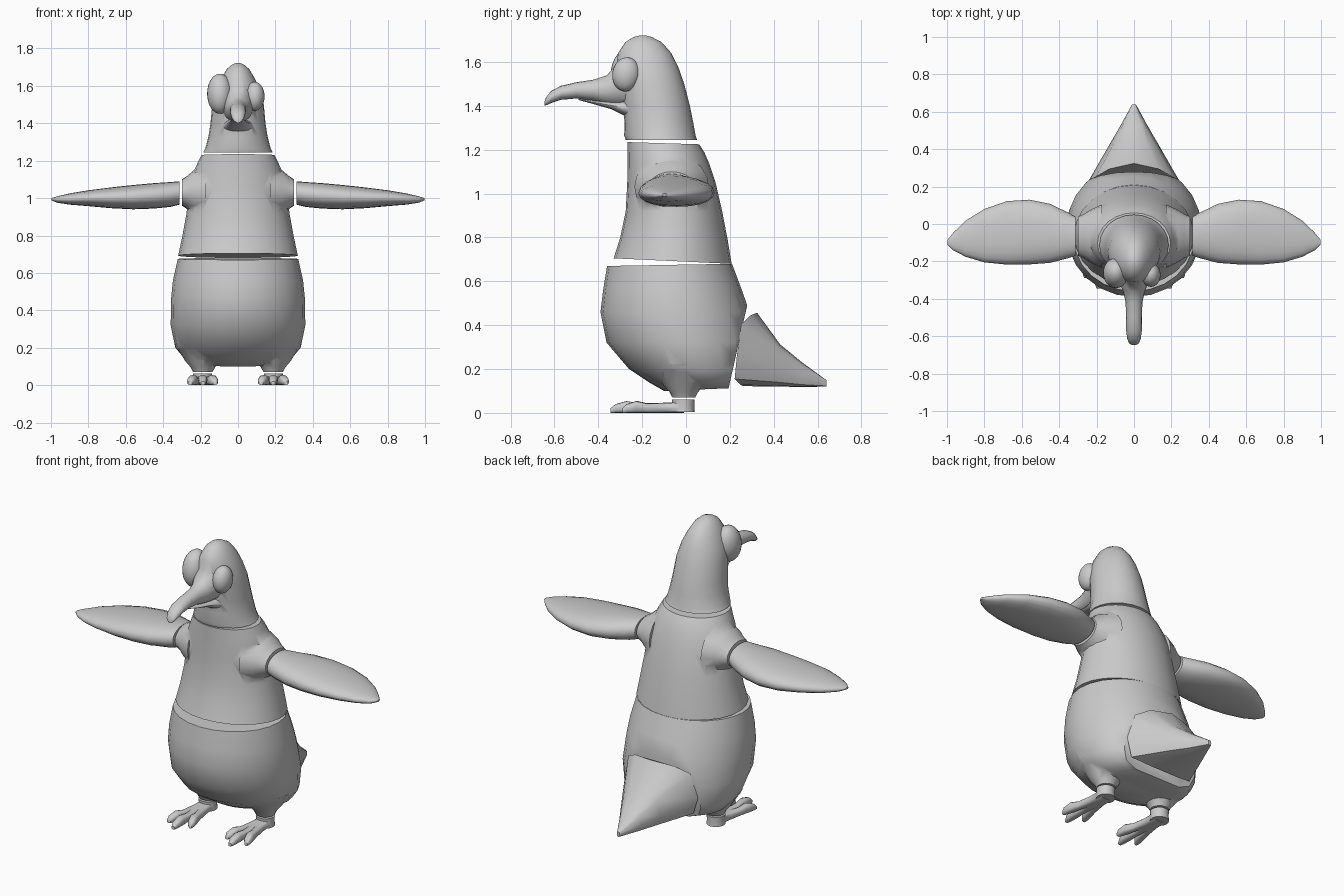
import bpy, bmesh
from math import sin, cos, pi, copysign
from mathutils import Vector

if "Cube" in bpy.data.objects:
    bpy.data.objects.remove(bpy.data.objects["Cube"])

X, Y, Z = Vector((1, 0, 0)), Vector((0, 1, 0)), Vector((0, 0, 1))


def ring(c, u, v, ru, rv, n=24, p=1.0):
    """Superellipse section around c (p < 1 is boxier)."""
    def f(t):
        return copysign(abs(t) ** p, t)
    return [Vector(c) + u * ru * f(cos(2 * pi * i / n)) + v * rv * f(sin(2 * pi * i / n)) for i in range(n)]


def level(zf, zb, yf, yb, w):
    """Upright-body section, tilted from front height zf to back height zb."""
    ym, r = (yf + yb) / 2, (yb - yf) / 2
    return ring((0, ym, (zf + zb) / 2), X, Y + Z * (zb - zf) / (2 * r), w, r)


def loft(name, rings):
    bm = bmesh.new()
    rows = [[bm.verts.new(p) for p in r] for r in rings]
    n = len(rows[0])
    for a, b in zip(rows, rows[1:]):
        for i in range(n):
            bm.faces.new((a[i], a[(i + 1) % n], b[(i + 1) % n], b[i]))
    bm.faces.new(rows[0])
    bm.faces.new(rows[-1])
    bmesh.ops.recalc_face_normals(bm, faces=bm.faces)
    me = bpy.data.meshes.new(name)
    bm.to_mesh(me)
    bm.free()
    ob = bpy.data.objects.new(name, me)
    bpy.context.collection.objects.link(ob)
    return ob


def activate(ob):
    bpy.ops.object.select_all(action='DESELECT')
    ob.select_set(True)
    bpy.context.view_layer.objects.active = ob


def union(base, *others):
    activate(base)
    for o in others:
        m = base.modifiers.new("union", 'BOOLEAN')
        m.operation, m.solver, m.object = 'UNION', 'EXACT', o
        bpy.ops.object.modifier_apply(modifier=m.name)
        bpy.data.objects.remove(o)


def finish(ob, angle=45, mirror=False):
    activate(ob)
    if mirror:
        ob.modifiers.new("mirror", 'MIRROR')
        bpy.ops.object.modifier_apply(modifier="mirror")
    bpy.ops.object.shade_smooth_by_angle(angle=angle * pi / 180)


# Lower body, sliced at the back where the tail joins
belly = loft("lower_body", [level(*r) for r in (
    (.67, .68, -.36, .21, .322), (.56, .56, -.378, .255, .348), (.46, .46, -.39, .29, .358),
    (.32, .32, -.362, .325, .36), (.2, .2, -.26, .31, .335), (.14, .14, -.17, .29, .285),
    (.1, .115, -.1, .26, .2))])
bm = bmesh.new()
bm.from_mesh(belly.data)
bmesh.ops.bisect_plane(bm, geom=bm.verts[:] + bm.edges[:] + bm.faces[:], plane_co=(0, .27, .45),
                       plane_no=(0, .29, -.065), clear_outer=True)
bmesh.ops.holes_fill(bm, edges=[e for e in bm.edges if e.is_boundary], sides=0)
bmesh.ops.recalc_face_normals(bm, faces=bm.faces)
bm.to_mesh(belly.data)
bm.free()

# Short legs blended into the lower body
legs = [loft("leg", [ring((s * .188, -.01, z), X, Y, r, r, 16) for z, r in
                     ((.22, .15), (.13, .095), (.095, .065), (.07, .052))]) for s in (-1, 1)]
union(belly, *legs)
finish(belly)

# Torso with shoulder sockets
torso = loft("torso", [level(*r) for r in (
    (.705, .68, -.33, .208, .32), (.8, .79, -.3, .19, .298), (.92, .92, -.275, .165, .275),
    (1.05, 1.05, -.268, .135, .262), (1.14, 1.14, -.266, .105, .238),
    (1.19, 1.19, -.266, .083, .215), (1.235, 1.225, -.266, .06, .195))])
shoulders = [loft("shoulder", [ring((s * x, -.065, z), Y, Z, ry, rz, 20) for x, z, ry, rz in
                               ((.17, 1.03, .17, .15), (.235, 1.03, .14, .12),
                                (.27, 1.03, .117, .09), (.3, 1.03, .105, .07))]) for s in (-1, 1)]
union(torso, *shoulders)
finish(torso)

# Head with hooked upper beak and small lower beak
head = loft("head", [level(z, z, f, b, w) for z, f, b, w in (
    (1.245, -.275, .05, .185), (1.265, -.282, .044, .175), (1.33, -.28, .032, .158),
    (1.4, -.29, .018, .147), (1.5, -.3, -.008, .138), (1.58, -.318, -.036, .118),
    (1.64, -.31, -.066, .09), (1.69, -.278, -.11, .06), (1.714, -.24, -.155, .032),
    (1.722, -.21, -.185, .012))])


def beak(name, rows):
    return loft(name, [ring((0, y, (t + b) / 2), X, Z, w, (t - b) / 2, 16) for y, t, b, w in rows])


upper = beak("upper_beak", (
    (-.18, 1.62, 1.4, .11), (-.31, 1.6, 1.4, .078), (-.36, 1.54, 1.41, .058),
    (-.42, 1.52, 1.425, .045), (-.5, 1.508, 1.434, .042), (-.57, 1.492, 1.428, .042),
    (-.615, 1.468, 1.413, .036), (-.638, 1.44, 1.403, .026), (-.646, 1.418, 1.402, .012)))
lower = beak("lower_beak", (
    (-.2, 1.43, 1.32, .1), (-.29, 1.425, 1.36, .07), (-.34, 1.42, 1.385, .05),
    (-.42, 1.424, 1.408, .035), (-.49, 1.434, 1.427, .015)))
union(head, upper, lower)
finish(head)

# Mismatched eyes
for name, loc, size in (("large_eye", (-.097, -.262, 1.558), (.068, .08, .108)),
                        ("small_eye", (.09, -.273, 1.544), (.052, .063, .078))):
    bpy.ops.mesh.primitive_uv_sphere_add(segments=24, ring_count=14, location=loc)
    eye = bpy.context.object
    eye.name, eye.scale = name, size
    eye.rotation_euler = (-.15, 0, 0)
    bpy.ops.object.shade_smooth()

# Wings: x, back and front y, bottom and top z
wing = loft("wings", [ring((x, (a + b) / 2, (c + d) / 2), Y, Z, (b - a) / 2, (d - c) / 2, 20, .9)
                      for x, a, b, c, d in (
    (.312, -.17, .04, .965, 1.09), (.36, -.185, .065, .953, 1.086), (.45, -.208, .108, .944, 1.08),
    (.56, -.216, .13, .94, 1.07), (.68, -.217, .122, .946, 1.057), (.8, -.205, .08, .957, 1.042),
    (.9, -.175, .018, .965, 1.025), (.965, -.142, -.045, .975, 1.01), (.998, -.11, -.085, .988, 1.0))])
finish(wing, 50, True)

# Tail: faceted base tapering to a low point
half = [(.13, .295, .445), (.205, .252, .405), (.242, .232, .26), (.205, .222, .155), (.1, .25, .128)]
base = ([Vector((0, .324, .457))] + [Vector(p) for p in half] + [Vector((0, .26, .122))]
        + [Vector((-x, y, z)) for x, y, z in reversed(half)])
tail_rings = [base]
for y, top, bottom, w in ((.43, .312, .12, .128), (.53, .23, .118, .07), (.64, .15, .12, .01)):
    tail_rings.append([Vector((p.x * w / .242, y, bottom + (p.z - .122) / .335 * (top - bottom))) for p in base])
finish(loft("tail", tail_rings), 50)

# Feet: ankle with three spread toes
foot = loft("feet", [ring((.19, -.012, z), X, Y, r, r, 16) for z, r in ((.004, .052), (.035, .05), (.062, .052))])
toes = []
for tip in ((.122, -.28), (.188, -.345), (.256, -.29)):
    start, end = Vector((.19, -.01, 0)), Vector((*tip, 0))
    toes.append(loft("toe", [ring(start.lerp(end, t) + Z * h / 2, X, Z, w, h / 2, 12, .75) for t, h, w in (
        (0, .05, .045), (.3, .046, .028), (.6, .043, .021), (.78, .054, .025), (.93, .04, .021), (1, .02, .011))]))
union(foot, *toes)
finish(foot, 45, True)
